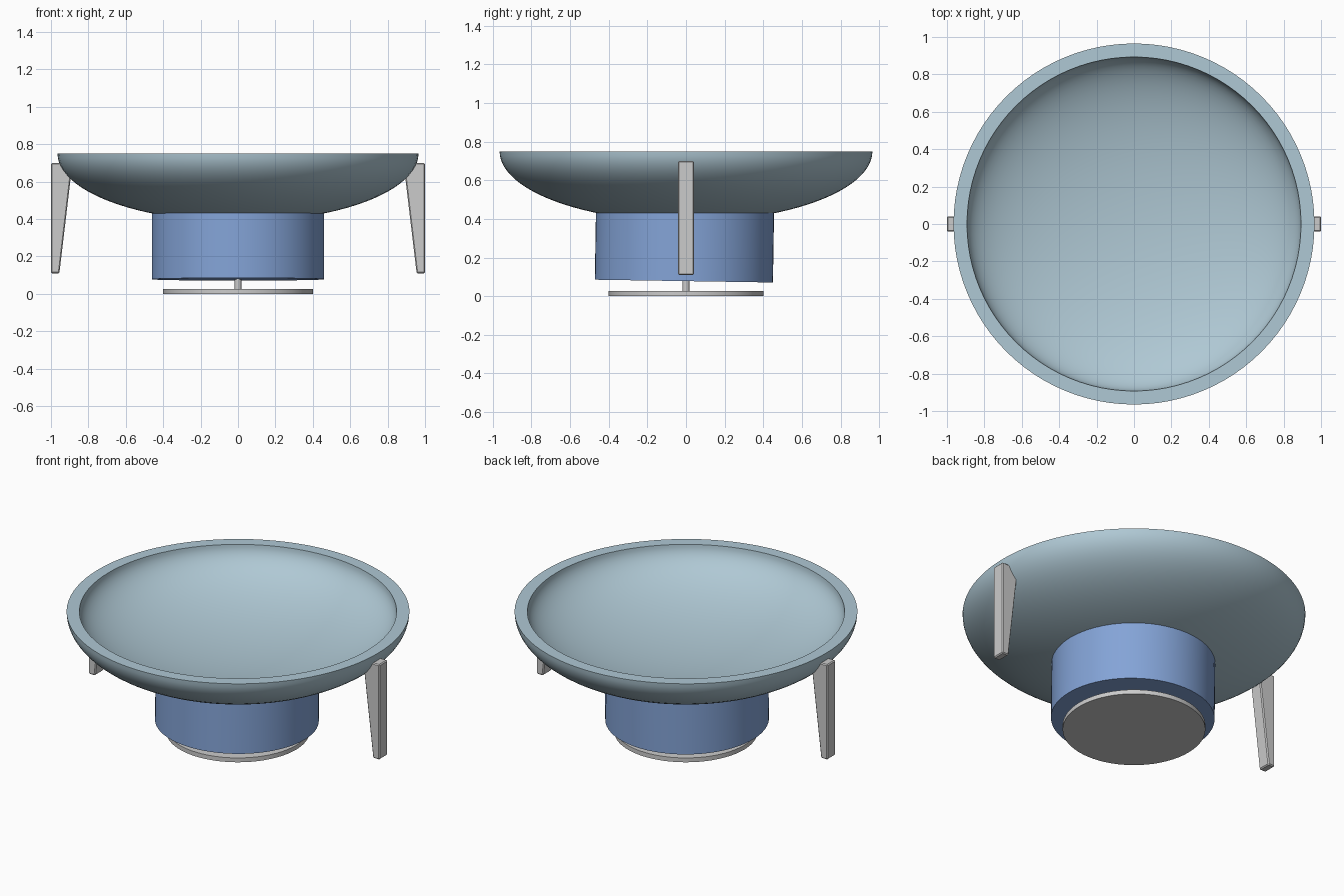
import bpy, bmesh, math

if "Cube" in bpy.data.objects:
    bpy.data.objects.remove(bpy.data.objects["Cube"], do_unlink=True)


def material(name, rgb):
    m = bpy.data.materials.new(name)
    m.use_nodes = True
    m.diffuse_color = (*rgb, 1)
    m.node_tree.nodes["Principled BSDF"].inputs["Base Color"].default_value = (*rgb, 1)
    return m


pale_blue = material("pale_blue_grey", (0.43, 0.58, 0.66))
blue = material("mid_blue", (0.23, 0.37, 0.68))
grey = material("light_grey", (0.60, 0.60, 0.60))


def finish(obj, mat, smooth=True):
    obj.data.materials.append(mat)
    if smooth:
        bpy.ops.object.select_all(action='DESELECT')
        obj.select_set(True)
        bpy.context.view_layer.objects.active = obj
        bpy.ops.object.shade_smooth_by_angle(angle=math.radians(35))
    return obj


def lathe(name, profile, mat, steps=96):
    """Spin an (r, z) profile around the z axis."""
    bm = bmesh.new()
    verts = [bm.verts.new((r, 0, z)) for r, z in profile]
    edges = [bm.edges.new(pair) for pair in zip(verts, verts[1:])]
    bmesh.ops.spin(bm, geom=verts + edges, cent=(0, 0, 0), axis=(0, 0, 1),
                   angle=math.tau, steps=steps)
    bmesh.ops.remove_doubles(bm, verts=bm.verts, dist=1e-4)
    bmesh.ops.recalc_face_normals(bm, faces=bm.faces)
    mesh = bpy.data.meshes.new(name)
    bm.to_mesh(mesh)
    bm.free()
    obj = bpy.data.objects.new(name, mesh)
    bpy.context.collection.objects.link(obj)
    return finish(obj, mat)


def cylinder(name, radius, z0, z1, mat):
    bpy.ops.mesh.primitive_cylinder_add(vertices=64, radius=radius, depth=z1 - z0,
                                        location=(0, 0, (z0 + z1) / 2))
    obj = bpy.context.object
    obj.name = name
    return finish(obj, mat)


# Dish: two nested half ellipsoids joined by a flat rim
def arc(radius, depth, n=24):
    return [(radius * math.sin(i / n * math.pi / 2),
             0.75 - depth * math.cos(i / n * math.pi / 2)) for i in range(n + 1)]


lathe("dish", arc(0.965, 0.364) + arc(0.893, 0.29)[::-1], pale_blue)

# Drum below the dish, leaning very slightly
drum = cylinder("drum", 0.461, 0.078, 0.44, blue)
drum.location.y = -0.008
drum.rotation_euler.x = math.radians(-0.9)

# Foot plate on a thin stem
cylinder("foot_plate", 0.402, 0.0, 0.027, grey)
cylinder("stem", 0.018, 0.02, 0.1, grey)

# Tapered side legs
for name, side in (("left_leg", 1), ("right_leg", -1)):
    bm = bmesh.new()
    outline = [(1.0, 0.11), (1.0, 0.70), (0.885, 0.70), (0.955, 0.11)]
    face = bm.faces.new([bm.verts.new((side * x, -0.041, z)) for x, z in outline])
    new = bmesh.ops.extrude_face_region(bm, geom=[face])["geom"]
    bmesh.ops.translate(bm, vec=(0, 0.082, 0),
                        verts=[v for v in new if isinstance(v, bmesh.types.BMVert)])
    bmesh.ops.recalc_face_normals(bm, faces=bm.faces)
    mesh = bpy.data.meshes.new(name)
    bm.to_mesh(mesh)
    bm.free()
    leg = bpy.data.objects.new(name, mesh)
    bpy.context.collection.objects.link(leg)
    finish(leg, grey, smooth=False)
    bevel = leg.modifiers.new("soft_edges", 'BEVEL')
    bevel.width = 0.006
    bevel.segments = 1
